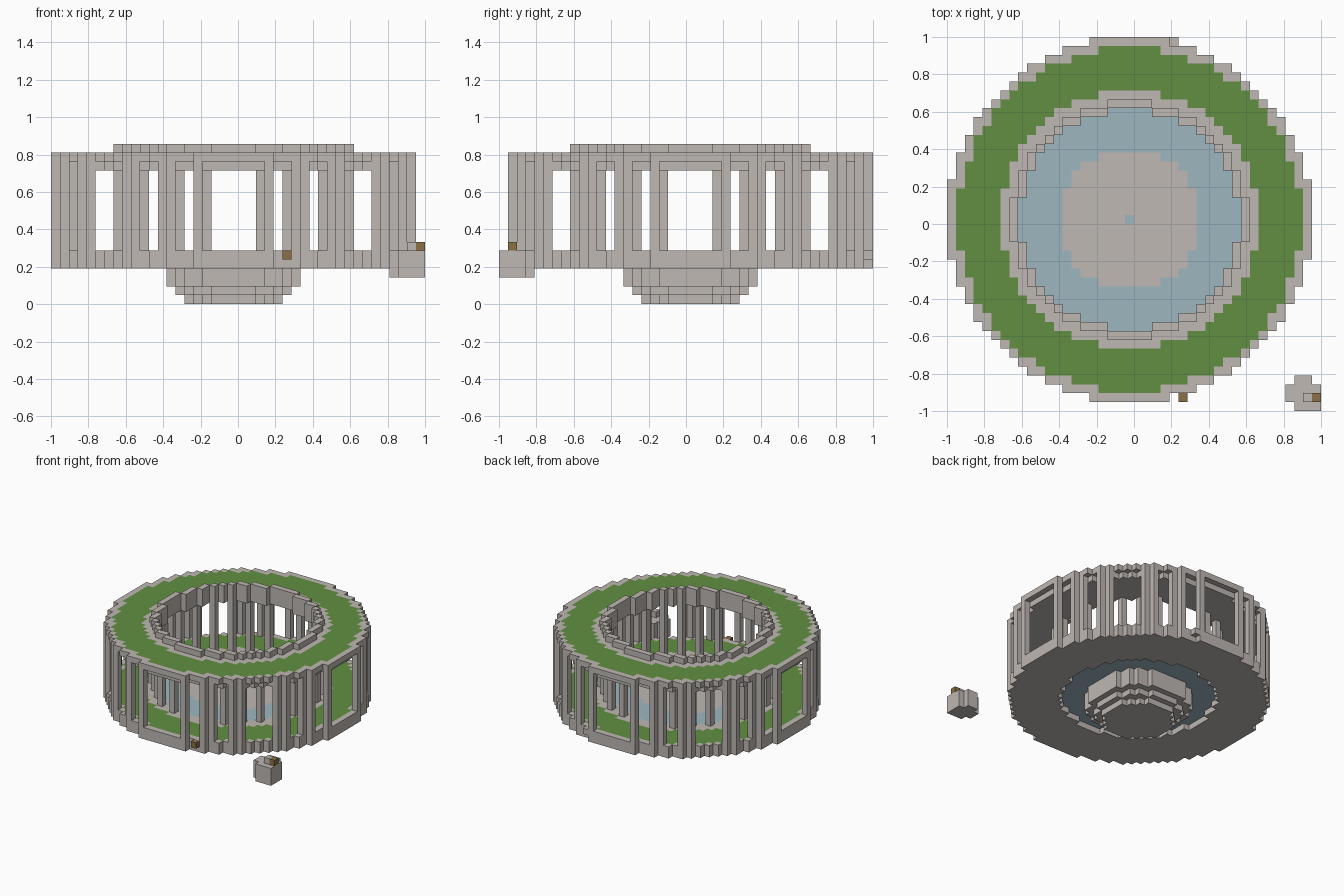
import bpy
import bmesh

cube = bpy.data.objects.get("Cube")
if cube:
    bpy.data.objects.remove(cube)

U = 2 / 42                  # edge of one block
CX, CY = -U / 2, U / 2      # centre of the round building

# Radii in blocks
OUTER, LAWN, LAWN_IN, LIP, HOLE, ISLAND = 20.5, 19.25, 14.5, 13.25, 12.25, 7.9


def make_material(name, rgb):
    mat = bpy.data.materials.new(name)
    mat.use_nodes = True
    mat.diffuse_color = (*rgb, 1)
    mat.node_tree.nodes["Principled BSDF"].inputs["Base Color"].default_value = (*rgb, 1)
    return mat


STONE = make_material("stone", (0.52, 0.48, 0.45))
GRASS = make_material("grass", (0.12, 0.275, 0.053))
WATER = make_material("water", (0.34, 0.47, 0.53))
WOOD = make_material("wood", (0.26, 0.16, 0.06))


def ring(r_out, r_in=0):
    """Block cells between two radii around the centre."""
    span = range(-21, 22)
    return {(i, j) for i in span for j in span
            if i * i + j * j <= r_out ** 2 and (r_in == 0 or i * i + j * j > r_in ** 2)}


def blocks(name, cells, z0, z1, mats, top_rule=None):
    """Extrude a set of square cells from z0 to z1, leaving out inner walls."""
    bm = bmesh.new()
    cache = {}

    def vert(i, j, k):
        if (i, j, k) not in cache:
            cache[i, j, k] = bm.verts.new((CX + (i - 0.5) * U, CY + (j - 0.5) * U, k * U))
        return cache[i, j, k]

    for i, j in sorted(cells):
        corners = [(i, j), (i + 1, j), (i + 1, j + 1), (i, j + 1)]
        top = bm.faces.new([vert(a, b, z1) for a, b in corners])
        if top_rule:
            top.material_index = top_rule(i, j)
        bm.faces.new([vert(a, b, z0) for a, b in reversed(corners)])
        sides = [(i, j - 1), (i + 1, j), (i, j + 1), (i - 1, j)]
        for n, neighbour in enumerate(sides):
            if neighbour not in cells:
                a, b = corners[n], corners[(n + 1) % 4]
                bm.faces.new([vert(*a, z0), vert(*b, z0), vert(*b, z1), vert(*a, z1)])
    mesh = bpy.data.meshes.new(name)
    bm.to_mesh(mesh)
    bm.free()
    for mat in mats:
        mesh.materials.append(mat)
    obj = bpy.data.objects.new(name, mesh)
    bpy.context.collection.objects.link(obj)
    return obj


def lawn_rule(i, j):
    return int(LAWN_IN ** 2 < i * i + j * j <= LAWN ** 2)


def mirrored(corners):
    """Repeat pillar cells over all eight octants."""
    return {(sx * p, sy * q) for a, b in corners for p, q in ((a, b), (b, a))
            for sx in (-1, 1) for sy in (-1, 1)}


# Stepped stone bowl under the middle, up to the island
for n, (radius, z0, z1) in enumerate([(5.5, 0, 1), (6.5, 1, 2), (ISLAND, 2, 6)]):
    blocks(f"bowl_step_{n + 1}", ring(radius), z0, z1, [STONE, WATER],
           lambda i, j: int(i == 0 and j == 0))

# Ground floor and pool
blocks("ground_floor", ring(OUTER, HOLE), 4, 6, [STONE, GRASS], lawn_rule)
blocks("pool", ring(HOLE, ISLAND), 5, 6, [WATER])

# Pillars
blocks("outer_pillars", mirrored([(4, 20), (7, 19), (8, 18), (11, 17), (12, 16)]), 6, 16, [STONE])
blocks("inner_pillars", mirrored([(3, 13), (6, 12), (8, 10)]), 6, 15, [STONE])

# Roof, its thinner rim and the raised lip around the opening
blocks("roof", ring(LAWN, HOLE), 15, 17, [STONE, GRASS], lawn_rule)
blocks("roof_rim", ring(OUTER, LAWN), 16, 17, [STONE])
blocks("opening_lip", ring(LIP, HOLE), 17, 18, [STONE])

# Small blocks on the outer wall
blocks("front_crate", {(6, -20)}, 5, 6, [WOOD])
blocks("back_block", {(5, 20)}, 5, 6, [STONE])

# Separate floating rock with a seat and a crate
rock = {(i, j) for i in range(18, 22) for j in range(-21, -17)}
rock -= {(18, -21), (18, -18), (21, -18)}
blocks("rock", rock, 3, 6, [STONE])
blocks("rock_seat", {(20, -20)}, 6, 7, [STONE])
blocks("rock_crate", {(21, -20)}, 6, 7, [WOOD])
